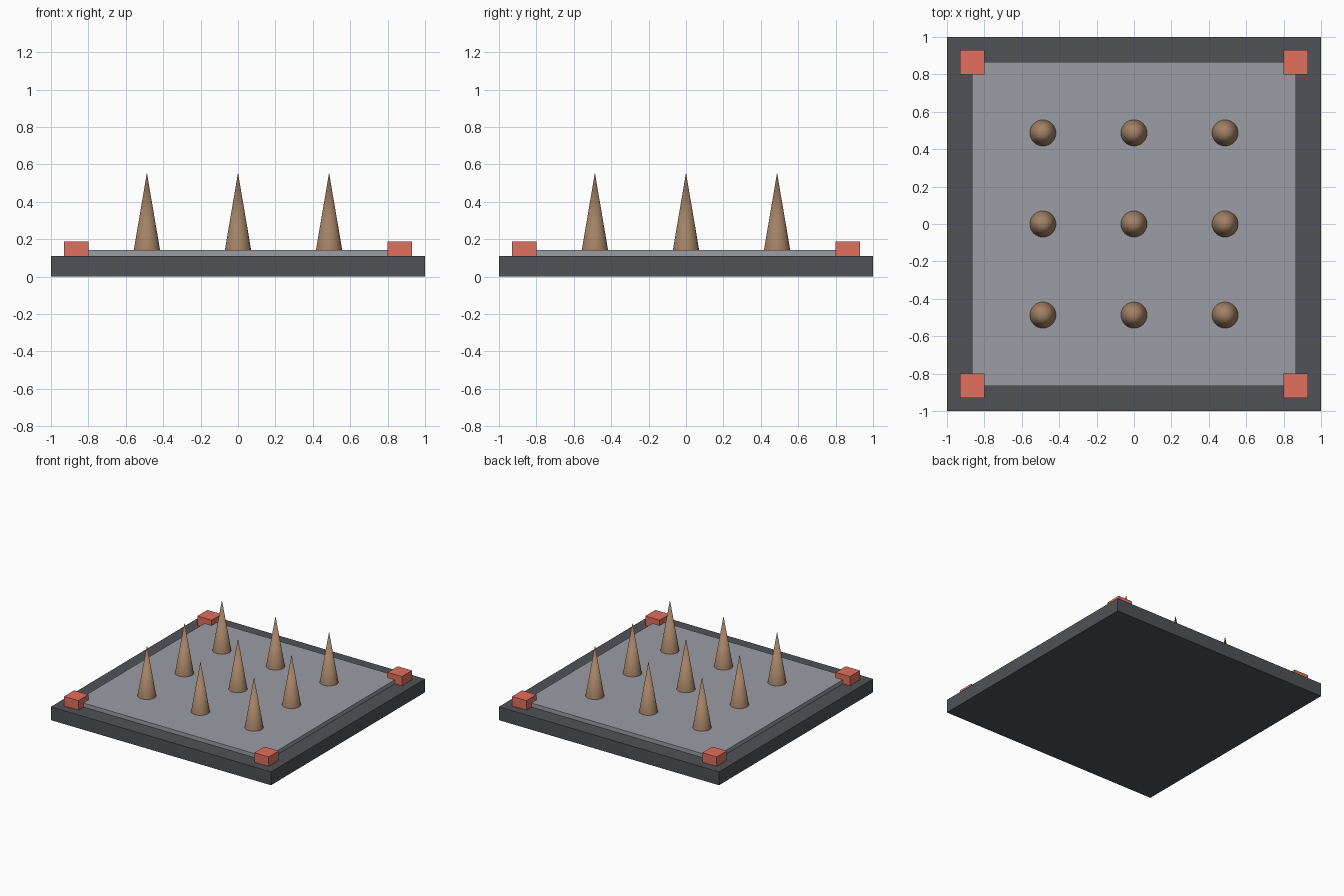
import bpy
from math import radians

if "Cube" in bpy.data.objects:
    bpy.data.objects.remove(bpy.data.objects["Cube"])


def material(name, rgb):
    m = bpy.data.materials.new(name)
    m.diffuse_color = (*rgb, 1)
    m.use_nodes = True
    m.node_tree.nodes["Principled BSDF"].inputs["Base Color"].default_value = m.diffuse_color
    return m


DARK = material("dark_metal", (0.08, 0.085, 0.095))
STEEL = material("steel", (0.33, 0.34, 0.37))
RED = material("red_paint", (0.75, 0.16, 0.11))
BROWN = material("spike_brown", (0.36, 0.22, 0.13))


def box(name, x, y, size, z0, z1, mat):
    bpy.ops.mesh.primitive_cube_add(size=1, location=(x, y, (z0 + z1) / 2))
    ob = bpy.context.object
    ob.name = name
    ob.scale = (size, size, z1 - z0)
    bpy.ops.object.transform_apply(location=False, rotation=False, scale=True)
    ob.data.materials.append(mat)


def spike(name, x, y, z0, z1):
    bpy.ops.mesh.primitive_cone_add(vertices=32, radius1=0.07, radius2=0,
                                    depth=z1 - z0, location=(x, y, (z0 + z1) / 2))
    ob = bpy.context.object
    ob.name = name
    ob.data.materials.append(BROWN)
    bpy.ops.object.shade_smooth_by_angle(angle=radians(40))


# Base slab and raised plate
box("base", 0, 0, 2.0, 0, 0.11, DARK)
box("top_plate", 0, 0, 1.73, 0.11, 0.143, STEEL)

# Corner blocks straddling the plate corners
for sx in (-1, 1):
    for sy in (-1, 1):
        box("corner_block", sx * 0.865, sy * 0.865, 0.13, 0.11, 0.187, RED)

# Three by three grid of spikes
for i in (-1, 0, 1):
    for j in (-1, 0, 1):
        spike("spike", i * 0.487, j * 0.487, 0.143, 0.555)
